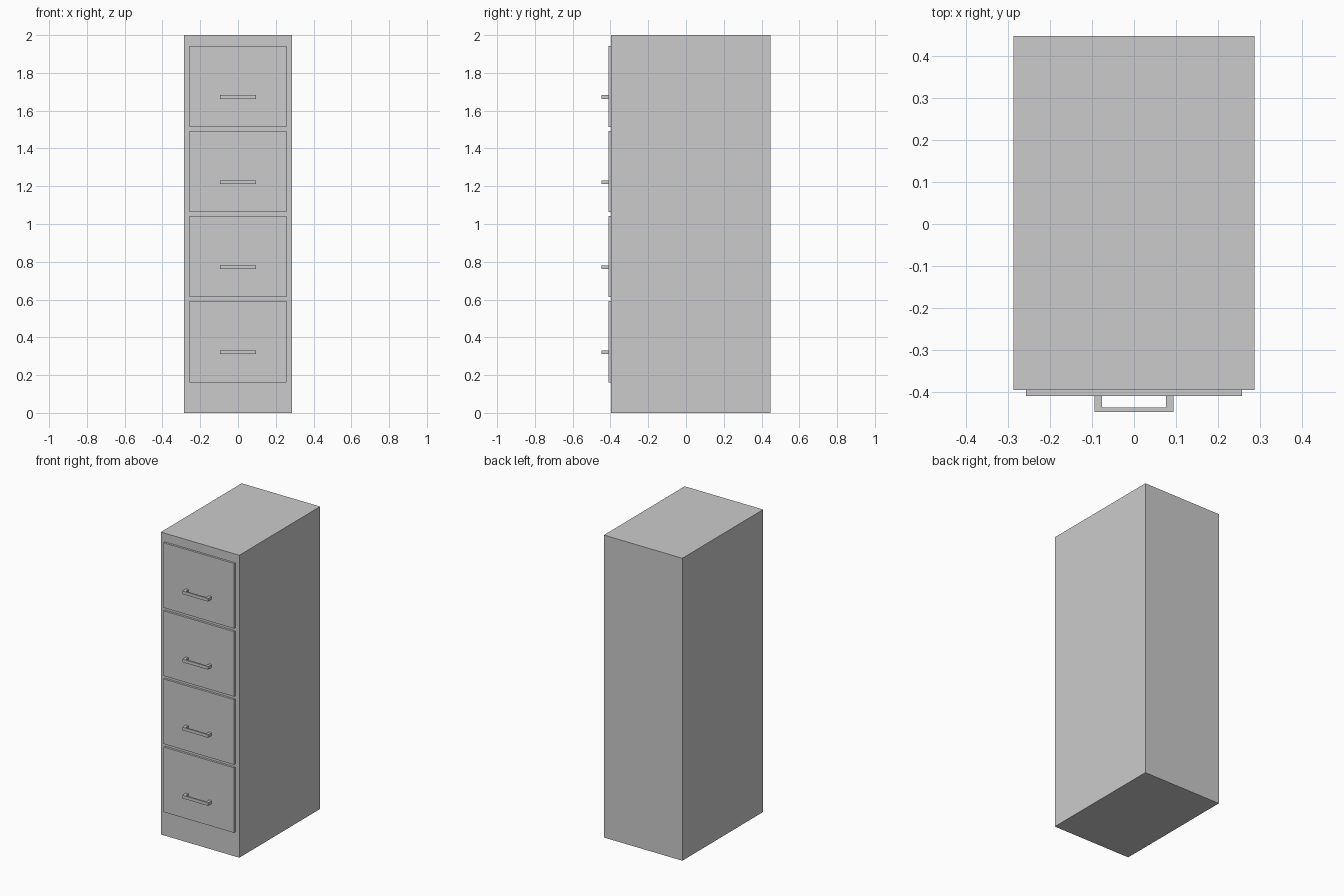
import bpy, bmesh

if "Cube" in bpy.data.objects:
    bpy.data.objects.remove(bpy.data.objects["Cube"])

FRONT = -0.396      # cabinet front plane
FACE = -0.410       # drawer front plane
PITCH = 0.4503      # drawer spacing


def extrude_profile(name, pts, z0, z1):
    """Closed xy profile extruded from z0 up to z1."""
    bm = bmesh.new()
    base = bm.faces.new([bm.verts.new((x, y, z0)) for x, y in pts])
    top = bmesh.ops.extrude_face_region(bm, geom=[base])["geom"]
    for v in top:
        if isinstance(v, bmesh.types.BMVert):
            v.co.z = z1
    bmesh.ops.recalc_face_normals(bm, faces=bm.faces[:])
    mesh = bpy.data.meshes.new(name)
    bm.to_mesh(mesh)
    bm.free()
    obj = bpy.data.objects.new(name, mesh)
    bpy.context.collection.objects.link(obj)
    return obj


def rect(half_w, y0, y1):
    return [(-half_w, y0), (half_w, y0), (half_w, y1), (-half_w, y1)]


# Cabinet body
extrude_profile("cabinet_body", rect(0.287, FRONT, 0.448), 0, 2)

# U-shaped pull seen from above
out, inn, tip, bar = 0.094, 0.076, -0.448, -0.438
pull = [(-out, FACE), (-out, tip), (out, tip), (out, FACE),
        (inn, FACE), (inn, bar), (-inn, bar), (-inn, FACE)]

# Four drawer fronts, each with its pull
for i in range(4):
    z = 0.162 + i * PITCH
    extrude_profile(f"drawer_front_{i + 1}", rect(0.258, FACE, FRONT), z, z + 0.43)
    extrude_profile(f"drawer_handle_{i + 1}", pull, z + 0.149, z + 0.169)
